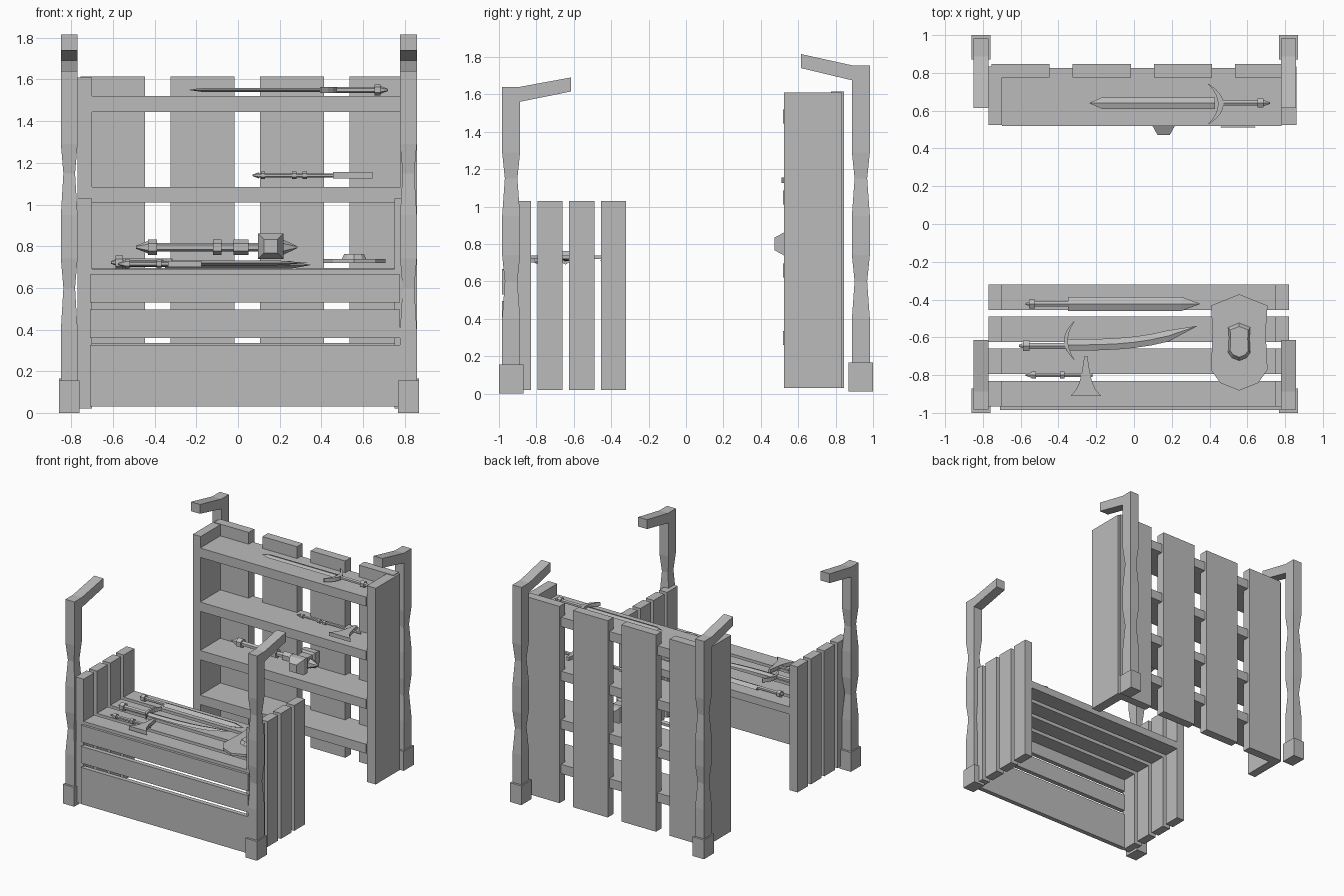
import bpy, bmesh, math

default_cube = bpy.data.objects.get("Cube")
if default_cube:
    bpy.data.objects.remove(default_cube)

GREY = (0.5, 0.5, 0.5, 1)
grey_material = bpy.data.materials.new("plain grey")
grey_material.use_nodes = True
grey_material.diffuse_color = GREY
grey_material.node_tree.nodes["Principled BSDF"].inputs["Base Color"].default_value = GREY


def loft(name, rings):
    """Skin a list of equal-length point rings and cap both ends."""
    bm = bmesh.new()
    rows = [[bm.verts.new(point) for point in ring] for ring in rings]
    count = len(rows[0])
    for lower, upper in zip(rows, rows[1:]):
        for i in range(count):
            j = (i + 1) % count
            bm.faces.new((lower[i], lower[j], upper[j], upper[i]))
    bm.faces.new(rows[0])
    bm.faces.new(rows[-1])
    bmesh.ops.recalc_face_normals(bm, faces=bm.faces)
    mesh = bpy.data.meshes.new(name)
    bm.to_mesh(mesh)
    bm.free()
    mesh.materials.append(grey_material)
    part = bpy.data.objects.new(name, mesh)
    bpy.context.collection.objects.link(part)


def plate(name, outline, bottom, top):
    """Flat outline in x and y with thickness in z."""
    loft(name, [[(x, y, z) for x, y in outline] for z in (bottom, top)])


def rectangle(left, right, front, back):
    return [(left, front), (right, front), (right, back), (left, back)]


def box(name, left, right, front, back, bottom, top):
    plate(name, rectangle(left, right, front, back), bottom, top)


def rod(name, start, end, start_radius, end_radius, y, z, sides=6):
    """Straight or tapered rod along x."""
    turns = [math.tau * (i + 0.5) / sides for i in range(sides)]
    loft(name, [[(x, y + radius * math.cos(turn), z + radius * math.sin(turn)) for turn in turns]
                for x, radius in ((start, start_radius), (end, end_radius))])


def handle(name, start, end, radius, y, z, collars):
    """Rod with a pointed pommel at its start and wider collars along it."""
    pommel = start + math.copysign(radius * 3, end - start)
    rod(name + "_pommel", start, pommel, radius / 3, radius * 1.5, y, z)
    rod(name + "_grip", pommel, end, radius, radius, y, z)
    for i, x in enumerate(collars):
        rod(f"{name}_collar_{i}", x - radius, x + radius, radius * 1.8, radius * 1.8, y, z)


def blade(name, base, tip, y, z, half, thick, shoulder, bend=0.0, steps=1):
    """Diamond-section blade along x that may curve sideways towards its tip."""
    rings = []
    for t in [shoulder * i / steps for i in range(steps + 1)] + [1]:
        size = 0.02 if t == 1 else 1
        x, mid = base + (tip - base) * t, y + bend * t ** 3
        rings.append([(x, mid - half * size, z), (x, mid, z + thick * size),
                      (x, mid + half * size, z), (x, mid, z - thick * size)])
    loft(name, rings)


def guard(name, x, y, z, reach, sweep, steps=8):
    """Crescent crossguard, thick in the middle, with swept-back ends."""
    spread = [i * 2 / steps - 1 for i in range(steps + 1)]
    outer = [(x - sweep * s * s, y + reach * s) for s in spread]
    inner = [(x - sweep * (0.4 + 0.7 * s * s), y + reach * s) for s in reversed(spread)]
    plate(name, outer + inner, z - 0.015, z + 0.015)


def axe_head(name, x, spike, edge, half, z, steps=6):
    """Head that flares from a rear spike to a wide cutting edge."""
    rings = []
    for i in range(steps + 1):
        t = i / steps
        width = half * (0.1 + 0.4 * t + 0.5 * t ** 5)
        y = spike + (edge - spike) * t
        rings.append([(x + sx * width, y, z + sz * 0.015)
                      for sx, sz in ((-1, -1), (1, -1), (1, 1), (-1, 1))])
    loft(name, rings)


def post(name, x, y, floor, top, rise):
    """Waisted post with a foot block and a bracket arm reaching inwards."""
    side = math.copysign(1, y)
    rings = []
    for waist in (0.6, 1.15):
        for z, size in ((waist - 0.2, 1), (waist, 0.7), (waist + 0.14, 1)):
            rings.append((z, size))
    shaft = [(floor, 1)] + rings + [(top - 0.08, 1)]
    wide, deep = 0.04, 0.048
    loft(name + "_post", [[(px, py, z) for px, py in rectangle(
        x - wide * size, x + wide * size, y - deep * size, y + deep * size)] for z, size in shaft])
    outside, inside, tip = y + side * deep, y - side * deep, side * 0.615
    arm = [(outside, top - 0.08), (outside, top), (inside, top), (tip, top + rise),
           (tip, top + rise - 0.075), (inside, top - 0.08)]
    loft(name + "_arm", [[(px, py, pz) for py, pz in arm] for px in (x - wide, x + wide)])
    box(name + "_foot", x - 0.05, x + 0.05, y - 0.065, y + 0.065, floor, floor + 0.155)


# Corner posts
for label, x in (("right", -0.81), ("left", 0.818)):
    post("front_" + label, x, -0.935, 0, 1.64, 0.05)
    post("back_" + label, x, 0.935, 0.01, 1.755, 0.06)

# Counter: side planks and top planks share the same spacing
for i in range(4):
    back = -0.32 - 0.17 * i
    front = back - 0.135
    box(f"counter_right_plank_{i}", -0.77, -0.7, front, back, 0.02, 1.03)
    box(f"counter_left_plank_{i}", 0.75, 0.82, front, back, 0.02, 1.03)
    box(f"counter_top_plank_{i}", -0.7, 0.75, front, back, 0.63, 0.69)

# Counter front planks, the lowest one taller
for i, height in enumerate((0.135, 0.135, 0.295)):
    top = 0.665 - 0.17 * i
    box(f"counter_front_plank_{i}", -0.71, 0.777, -0.985, -0.948, top - height, top)

# Shelf unit: sides, shelves and back planks
box("shelf_right_side", -0.77, -0.7, 0.525, 0.835, 0.03, 1.61)
box("shelf_left_side", 0.78, 0.86, 0.525, 0.835, 0.03, 1.61)
for i, top in enumerate((1.52, 1.085, 0.695, 0.335)):
    box(f"shelf_{i}", -0.7, 0.78, 0.518, 0.825, top - 0.075, top)
for i in range(4):
    left = 0.43 * i - 0.755
    box(f"back_plank_{i}", left, left + 0.308, 0.775, 0.846, 0.03, 1.615)

# Long sword on the top shelf
blade("long_sword_blade", 0.43, -0.237, 0.64, 1.55, 0.03, 0.01, 0.9)
guard("long_sword_guard", 0.475, 0.635, 1.55, 0.105, 0.075)
handle("long_sword", 0.72, 0.47, 0.015, 0.64, 1.55, [0.67])

# Battle axe on the second shelf
handle("battle_axe", 0.07, 0.64, 0.01, 0.65, 1.14, [0.12, 0.27, 0.32])
axe_head("battle_axe_head", 0.55, 0.72, 0.51, 0.095, 1.14)

# War hammer on the third shelf: handle, spike and double-ended square head
handle("hammer", -0.49, 0.21, 0.021, 0.62, 0.795, [-0.41, -0.1, 0, 0.03])
rod("hammer_spike", 0.21, 0.285, 0.04, 0.004, 0.62, 0.795)
box("hammer_core", 0.11, 0.2, 0.56, 0.68, 0.755, 0.845)
for label, side in (("front", -1), ("back", 1)):
    rings = [(0.04, 0.045), (0.05, 0.062), (0.095, 0.062), (0.148, 0.033)]
    loft(f"hammer_{label}_face", [
        [(x, 0.62 + side * offset, z)
         for x, z in rectangle(0.157 - half, 0.157 + half, 0.8 - half, 0.8 + half)]
        for offset, half in rings])

# Straight sword on the counter
blade("short_sword_blade", -0.35, 0.35, -0.423, 0.71, 0.037, 0.018, 0.86)
handle("short_sword", -0.575, -0.34, 0.015, -0.423, 0.715, [-0.54])

# Curved sword on the counter
blade("curved_sword_blade", -0.36, 0.335, -0.64, 0.72, 0.03, 0.012, 0.78, bend=0.1, steps=6)
guard("curved_sword_guard", -0.37, -0.617, 0.725, 0.1, -0.05)
handle("curved_sword", -0.61, -0.36, 0.018, -0.645, 0.722, [-0.57])

# Hand axe on the counter
handle("hand_axe", -0.575, -0.22, 0.012, -0.8, 0.715, [-0.53, -0.38])
axe_head("hand_axe_head", -0.255, -0.7, -0.91, 0.08, 0.715)

# Shield with a raised boss of the same outline
right_half = [(0, 0.25), (0.15, 0.19), (0.14, 0.05), (0.15, -0.15), (0.1, -0.22), (0, -0.26)]
outline = right_half + [(-x, y) for x, y in reversed(right_half[1:-1])]


def shield_ring(scale, z):
    return [(0.557 + scale * x, scale * y - 0.622, z) for x, y in outline]


loft("shield", [shield_ring(1, 0.72), shield_ring(1, 0.738)])
loft("shield_boss", [shield_ring(0.4, 0.735), shield_ring(0.32, 0.762)])
